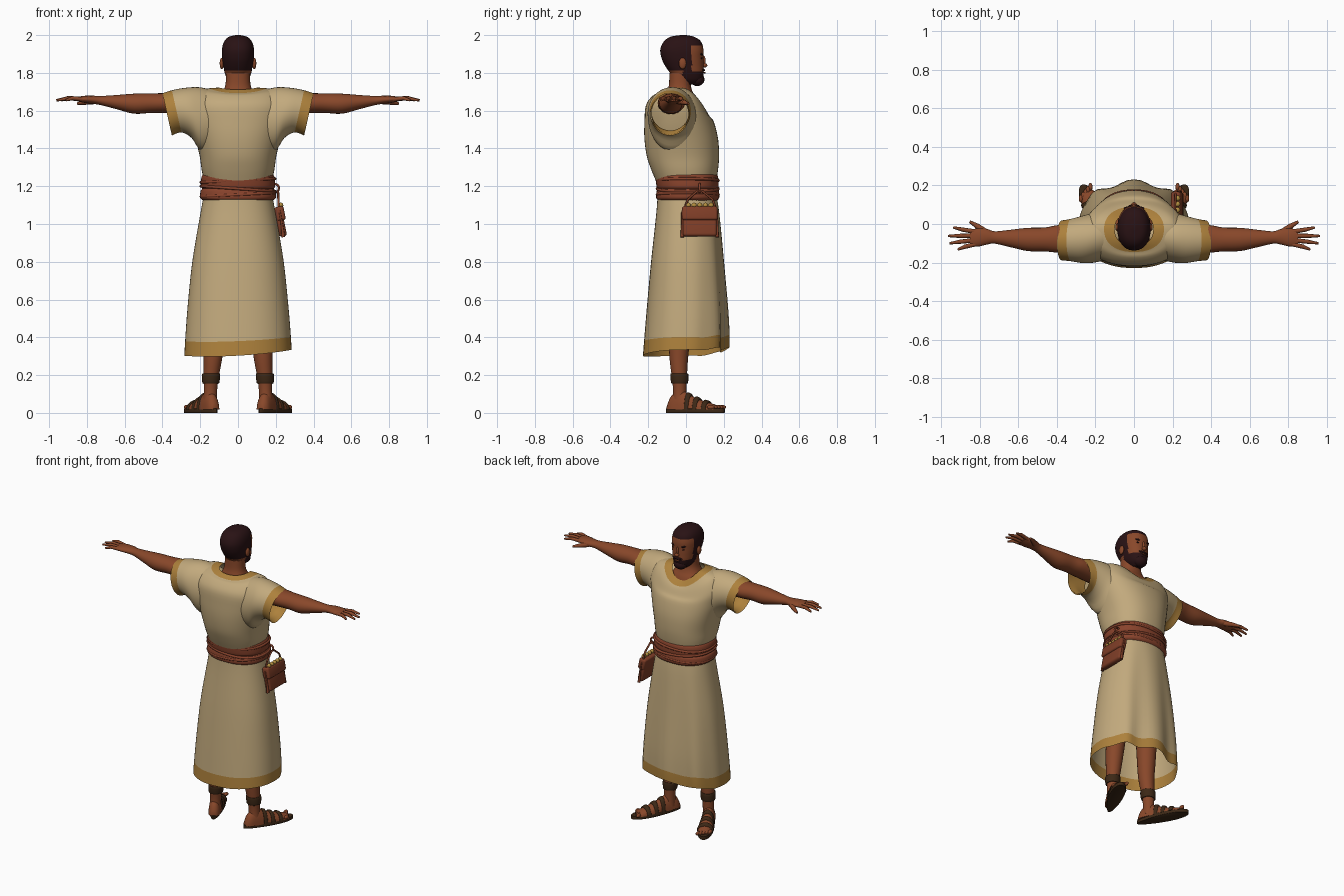
import bpy, bmesh, math
from mathutils import Matrix

if "Cube" in bpy.data.objects:
    bpy.data.objects.remove(bpy.data.objects["Cube"], do_unlink=True)


def material(name, rgb):
    m = bpy.data.materials.new(name)
    m.use_nodes = True
    col = (*rgb, 1)
    m.diffuse_color = col
    bsdf = m.node_tree.nodes["Principled BSDF"]
    bsdf.inputs["Base Color"].default_value = col
    bsdf.inputs["Roughness"].default_value = 0.9
    return m


LINEN = material("linen", (0.54, 0.40, 0.205))
TRIM = material("ochre_trim", (0.42, 0.22, 0.045))
SKIN = material("skin", (0.25, 0.064, 0.023))
HAIR = material("dark_hair", (0.022, 0.006, 0.007))
SASH = material("rust_cloth", (0.25, 0.056, 0.025))
LEATHER = material("dark_leather", (0.046, 0.021, 0.008))
BAG = material("bag_leather", (0.21, 0.047, 0.02))
GOLD = material("bead_gold", (0.45, 0.27, 0.05))
parts = []


def add(name, bm, mats):
    bmesh.ops.recalc_face_normals(bm, faces=bm.faces)
    me = bpy.data.meshes.new(name)
    bm.to_mesh(me)
    bm.free()
    for m in mats:
        me.materials.append(m)
    link(name, me)


def link(name, me):
    ob = bpy.data.objects.new(name, me)
    bpy.context.collection.objects.link(ob)
    parts.append(ob)


def loft(name, rings, place, mats, rule=None, n=32, sub=4, caps=True):
    """Smoothly interpolate ring settings and skin the rings into a tube."""
    rows, segs = [], []
    last = len(rings) - 1
    for i in range(last):
        p = [rings[max(0, min(last, i + k))] for k in (-1, 0, 1, 2)]
        for j in range(sub + (i == last - 1)):
            t = j / sub
            rows.append([b + 0.5 * t * (c - a + t * (2*a - 5*b + 4*c - d + t * (3*(b - c) + d - a)))
                         for a, b, c, d in zip(*p)])
            segs.append(i)
    bm = bmesh.new()
    grid = [[bm.verts.new(place(r, math.tau * k / n)) for k in range(n)] for r in rows]
    for i in range(len(grid) - 1):
        for k in range(n):
            f = bm.faces.new((grid[i][k], grid[i][(k+1) % n], grid[i+1][(k+1) % n], grid[i+1][k]))
            if rule:
                f.material_index = int(rule(segs[i], f.calc_center_median()))
    if caps:
        for g in (grid[0], grid[-1]):
            f = bm.faces.new(g)
            if rule:
                f.material_index = int(rule(0, f.calc_center_median()))
    add(name, bm, mats)


def hoop(r, a):
    """Upright ring: z, half width, back y, front y, front lift, back lift, front folds."""
    z, xh, yb, yf, lf, lb, fold = (*r, 0, 0, 0)[:7]
    c, s = math.cos(a), math.sin(a)
    sq = lambda v: math.copysign(abs(v) ** 0.88, v)
    wave = fold * max(s, 0) * math.cos(8 * (a - math.pi / 2))
    return (xh * sq(c), (yb + yf) / 2 + (yf - yb) / 2 * sq(s) + wave,
            z + s * s * (lf if s > 0 else lb) + wave * 0.6)


def draped(r, a):
    """Hoop whose lower rings rise slightly toward the left."""
    x, y, z = hoop(r, a)
    return (x, y, z + .2 * x * max(0, .6 - r[0]))


def ball(name, co, size, mat, turn=0):
    bm = bmesh.new()
    bmesh.ops.create_uvsphere(bm, u_segments=16, v_segments=10, radius=1)
    bm.transform(Matrix.Translation(co) @ Matrix.Rotation(turn, 4, 'Y') @ Matrix.Diagonal((*size, 1)))
    add(name, bm, [mat])


def box(name, co, size, mat, tilt, bevel):
    bm = bmesh.new()
    bmesh.ops.create_cube(bm, size=1)
    bm.transform(Matrix.Diagonal((*size, 1)))
    bmesh.ops.bevel(bm, geom=bm.edges[:], offset=bevel, segments=3, profile=0.5, affect='EDGES')
    bm.transform(Matrix.Translation(co) @ Matrix.Rotation(tilt, 4, 'Y'))
    add(name, bm, [mat])


def cord(name, pts, radii, mat, cyclic=False):
    cu = bpy.data.curves.new(name, 'CURVE')
    cu.dimensions = '3D'
    cu.bevel_depth, cu.bevel_resolution, cu.use_fill_caps = 1, 2, True
    cu.materials.append(mat)
    sp = cu.splines.new('POLY')
    sp.points.add(len(pts) - 1)
    sp.use_cyclic_u = cyclic
    for p, co, r in zip(sp.points, pts, radii):
        p.co, p.radius = (*co, 1), r
    tmp = bpy.data.objects.new(name + "_path", cu)
    bpy.context.collection.objects.link(tmp)
    dg = bpy.context.evaluated_depsgraph_get()
    dg.update()
    me = bpy.data.meshes.new_from_object(tmp.evaluated_get(dg))
    bpy.data.objects.remove(tmp, do_unlink=True)
    if not me.materials:
        me.materials.append(mat)
    link(name, me)


# Tunic body, with a scooped neckline band
loft("tunic_body", [(1.23, .18, -.16, .16, 0, 0), (1.29, .193, -.185, .17, 0, 0),
                    (1.36, .203, -.208, .175, 0, 0), (1.45, .225, -.22, .17, 0, 0),
                    (1.54, .25, -.22, .148, 0, 0), (1.63, .262, -.212, .125, -.06, 0),
                    (1.70, .22, -.175, .105, -.095, -.02), (1.718, .155, -.145, .09, -.095, -.025),
                    (1.722, .1, -.112, .058, -.07, -.01)],
     hoop, [LINEN, TRIM], lambda s, c: s == 7, n=48, caps=False)

# Skirt, flared and folded at the front with a hem band
loft("skirt", [(1.16, .18, -.15, .16, 0, 0, 0), (1.05, .2, -.158, .175, 0, 0, .002),
               (.8, .242, -.185, .195, 0, 0, .006), (.55, .268, -.208, .212, 0, 0, .011),
               (.39, .28, -.222, .216, .015, -.01, .015), (.318, .284, -.228, .215, .02, -.015, .016)],
     draped, [LINEN, TRIM], lambda s, c: s == 4, n=64, caps=False)

# Wrapped sash with slanted folds
loft("sash", [(1.125, .185, -.148, .165), (1.14, .201, -.158, .176), (1.175, .198, -.155, .174),
              (1.187, .19, -.15, .168), (1.2, .197, -.156, .172), (1.25, .193, -.162, .17),
              (1.268, .178, -.155, .158)], hoop, [SASH], n=48)
for i, (z, slope) in enumerate([(1.155, .05), (1.187, -.07), (1.23, .05)]):
    ring = [hoop((z, .196, -.153, .171), math.tau * k / 40) for k in range(40)]
    cord(f"sash_fold_{i}", [(x, y, zz + slope * x) for x, y, zz in ring], [.008] * 40, SASH, True)

# Neck and upper chest
loft("neck", [(1.57, .12, -.13, .085), (1.66, .108, -.115, .055), (1.70, .08, -.10, .035),
              (1.74, .066, -.09, .025), (1.80, .064, -.088, .03)], hoop, [SKIN])


# Head, with cropped hair and beard by region
def hairy(seg, c):
    scalp = c.z > 1.945 or (c.y < .03 and c.z > (1.79 if c.y > -.01 else 1.815))
    return scalp or (c.z < 1.807 and c.y > -.02)


loft("head", [(1.738, .03, -.02, .06), (1.762, .055, -.055, .086), (1.80, .07, -.085, .093),
              (1.84, .078, -.112, .093), (1.88, .084, -.13, .092), (1.925, .085, -.136, .092),
              (1.965, .074, -.118, .08), (1.99, .05, -.085, .046), (2.0, .012, -.03, .0)],
     hoop, [SKIN, HAIR], hairy, n=64, sub=6)
ball("chin_beard", (0, .06, 1.765), (.046, .038, .035), HAIR)
ball("moustache", (0, .089, 1.815), (.034, .012, .008), HAIR)
ball("mouth", (0, .098, 1.801), (.018, .006, .004), SKIN)
ball("nose_bridge", (0, .092, 1.865), (.009, .012, .027), SKIN)
ball("nose_tip", (0, .099, 1.84), (.015, .014, .012), SKIN)

for s, side in ((1, "left"), (-1, "right")):
    ball(side + "_ear", (s * .086, -.018, 1.85), (.011, .02, .03), SKIN)
    ball(side + "_eye", (s * .034, .08, 1.878), (.012, .007, .005), HAIR)
    ball(side + "_brow", (s * .034, .08, 1.897), (.02, .01, .006), HAIR, -s * .2)

    # Sleeve and its lining: top x, bottom x, top z, bottom z, back y, front y
    def cuff(r, a):
        h = (1 + math.sin(a)) / 2
        return (s * (r[1] + (r[0] - r[1]) * h), (r[4] + r[5]) / 2 + (r[5] - r[4]) / 2 * math.cos(a),
                r[3] + (r[2] - r[3]) * h)
    loft(side + "_sleeve", [(.08, .08, 1.69, 1.40, -.17, .06), (.19, .19, 1.722, 1.385, -.197, .06),
                            (.27, .245, 1.722, 1.455, -.203, .045), (.35, .3, 1.708, 1.485, -.193, .027),
                            (.4, .35, 1.692, 1.468, -.188, .018)],
         cuff, [LINEN, TRIM], lambda g, c: g == 3, n=40, caps=False)
    loft(side + "_sleeve_lining", [(.25, .23, 1.70, 1.48, -.185, .025), (.34, .3, 1.697, 1.495, -.183, .017),
                                   (.395, .346, 1.688, 1.474, -.183, .013)], cuff, [TRIM], caps=False)

    # Arm and palm: x, y, z, half depth, half height
    def limb(r, a):
        return (s * r[0], r[1] + r[3] * math.cos(a), r[2] + r[4] * math.sin(a))
    loft(side + "_arm", [(.22, -.08, 1.64, .07, .06), (.38, -.077, 1.64, .072, .053),
                         (.46, -.08, 1.64, .062, .052), (.55, -.08, 1.637, .06, .053),
                         (.64, -.075, 1.645, .045, .038), (.72, -.07, 1.653, .032, .025),
                         (.76, -.066, 1.657, .04, .022), (.81, -.07, 1.66, .047, .019),
                         (.85, -.072, 1.661, .041, .012)], limb, [SKIN], n=24)
    for i, (y0, x1, y1) in enumerate([(-.04, .935, -.018), (-.061, .962, -.062),
                                      (-.083, .955, -.1), (-.104, .912, -.132)]):
        mid = ((.84 + x1) / 2 * s, (y0 + y1) / 2, 1.666)
        cord(f"{side}_finger_{i}", [(s * .82, y0, 1.66), mid, (s * x1, y1, 1.655)], [.012, .011, .006], SKIN)
    cord(side + "_thumb", [(s * .765, -.045, 1.652), (s * .81, -.012, 1.645), (s * .85, .012, 1.637)],
         [.018, .014, .007], SKIN)

    # Leg and ankle strap: z, x, y, radius
    def shin(r, a):
        return (s * (r[1] + r[3] * math.cos(a)), r[2] + r[3] * math.sin(a), r[0])
    loft(side + "_leg", [(.04, .148, -.035, .038), (.11, .146, -.033, .035), (.19, .142, -.035, .04),
                         (.3, .132, -.038, .05), (.45, .125, -.03, .06), (.75, .11, -.01, .075)],
         shin, [SKIN], n=24)
    loft(side + "_ankle_strap", [(.155, .144, -.034, .038), (.16, .144, -.034, .045),
                                 (.203, .142, -.035, .048), (.208, .142, -.035, .04)], shin, [LEATHER], n=24)

    # Foot, turned outward, on a sandal sole
    def splay(u, w, z):
        ca, sa = math.cos(.47), math.sin(.47)
        return (s * (.117 + u * sa + w * ca), -.1 + u * ca - w * sa, z)

    def instep(r, a):
        return splay(r[0], r[1] * math.cos(a), .018 + r[2] * max(0, math.sin(a)))
    loft(side + "_foot", [(.005, .018, .025), (.03, .035, .075), (.08, .039, .105), (.13, .04, .08),
                          (.2, .046, .05), (.27, .044, .03), (.295, .038, .022)], instep, [SKIN], n=24)
    for i in range(5):
        w = -.036 + i * .018
        ball(f"{side}_toe_{i}", splay(.31 - i * .008, w, .03), (.011, .02, .012), SKIN)

    def sole(r, a):
        c = math.cos(a)
        return splay(.167 + .173 * c, (.046 + .012 * c) * math.sin(a) * r[1], r[0])
    loft(side + "_sandal_sole", [(0, .95), (.004, 1), (.018, 1), (.022, .95)], sole, [LEATHER], sub=2)
    for i, (u, w, h) in enumerate([(.12, .044, .091), (.17, .048, .07), (.225, .052, .052)]):
        loft(f"{side}_sandal_strap_{i}", [(u, w - .004, h - .005), (u + .004, w, h),
                                          (u + .022, w, h - .007), (u + .026, w - .004, h - .014)],
             instep, [LEATHER], n=24, sub=2)

# Belt pouch with flap, hanging cord, beads and tassels
box("pouch", (.225, .073, 1.01), (.04, .18, .155), BAG, -.2, .014)
box("pouch_flap", (.222, .073, 1.055), (.05, .188, .075), BAG, -.2, .012)
cord("pouch_cord", [(.215, -.005, 1.09), (.214, .01, 1.13), (.212, .06, 1.175), (.212, .085, 1.175),
                    (.214, .14, 1.13), (.215, .155, 1.09)], [.006] * 6, BAG)
cord("cord_loop", [(.195 + .022 * math.cos(k * .4488), .072, 1.19 + .022 * math.sin(k * .4488))
                   for k in range(14)], [.006] * 14, SASH, True)
for i in range(5):
    ball(f"bead_{i}", (.226, .013 + .03 * i, 1.099), (.014, .014, .014), GOLD)
for i, y in enumerate((-.02, .165)):
    cord(f"tassel_{i}", [(.22, y, 1.07), (.232, y, 1.0), (.24, y, .93)], [.005, .006, .01], BAG)

# Smooth shading with sharp creases kept
for ob in parts:
    ob.select_set(True)
bpy.context.view_layer.objects.active = parts[0]
bpy.ops.object.shade_smooth_by_angle(angle=math.radians(50))
